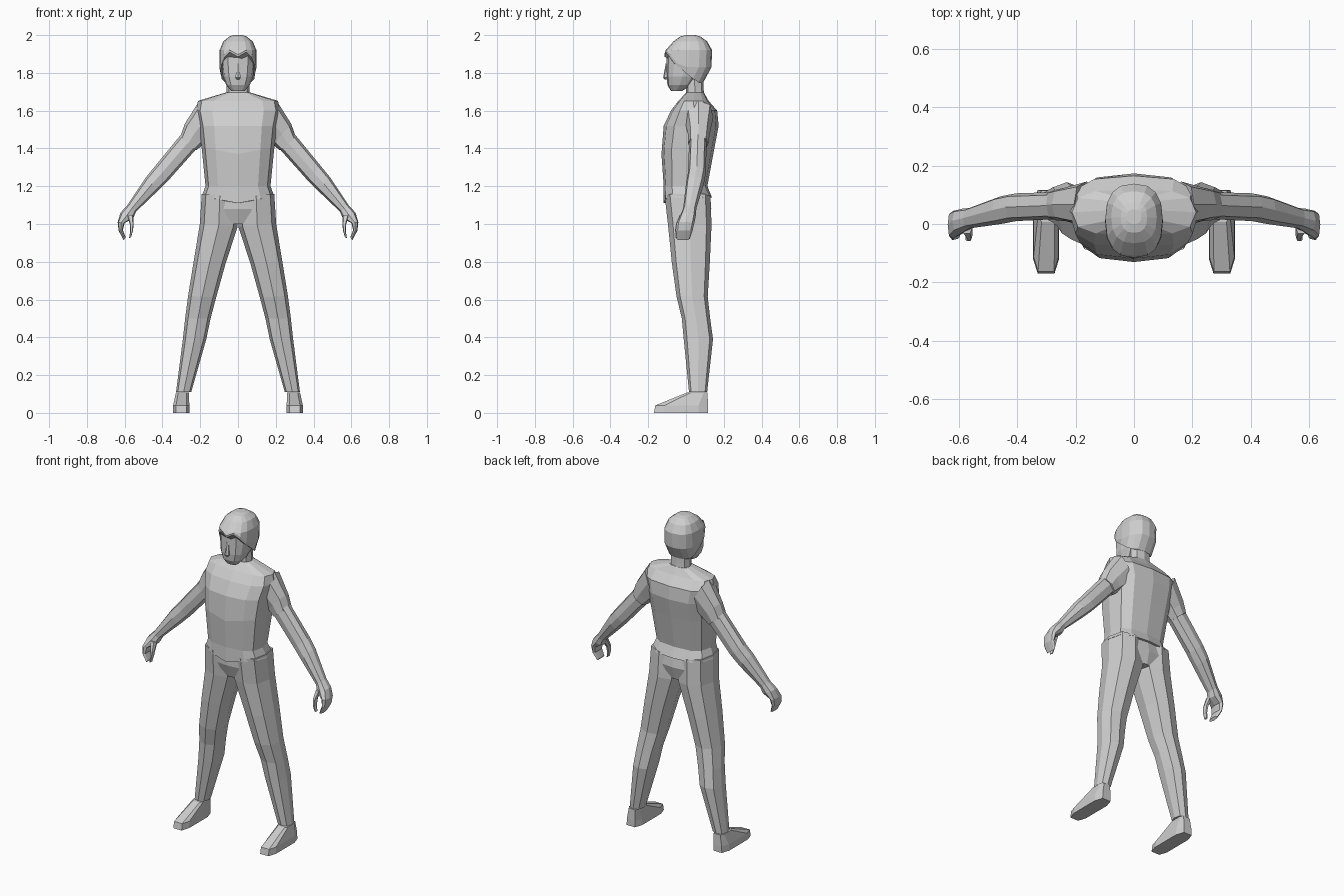
import bpy, bmesh, math

mat = bpy.data.materials.new("plain_grey")
mat.diffuse_color = (0.62, 0.62, 0.62, 1)


def power(v, e):
    return math.copysign(abs(v) ** e, v) if abs(v) > 1e-6 else 0.0


def loft(name, rings, n=8, e=0.75, turn=0.0, mirror=False, shape=None):
    """Skin rings given as (outer (x, z), inner (x, z), y_front, y_back)."""
    bm = bmesh.new()
    loops = []
    for k, ((ox, oz), (ix, iz), y0, y1) in enumerate(rings):
        loop = []
        for j in range(n):
            a = math.tau * (j + turn) / n
            c, s = power(math.cos(a), e), power(math.sin(a), e)
            x = (ox + ix) / 2 + (ox - ix) / 2 * c
            z = (oz + iz) / 2 + (oz - iz) / 2 * c
            y = (y0 + y1) / 2 + (y1 - y0) / 2 * s
            if shape:
                z = shape(k, j, x, y, z)
            loop.append(bm.verts.new((x, y, z)))
        loops.append(loop)
    for a, b in zip(loops, loops[1:]):
        for j in range(n):
            bm.faces.new((a[j], a[(j + 1) % n], b[(j + 1) % n], b[j]))
    bm.faces.new(loops[0])
    bm.faces.new(loops[-1])
    bmesh.ops.recalc_face_normals(bm, faces=bm.faces)
    me = bpy.data.meshes.new(name)
    bm.to_mesh(me)
    bm.free()
    me.materials.append(mat)
    ob = bpy.data.objects.new(name, me)
    bpy.context.collection.objects.link(ob)
    if mirror:
        ob.modifiers.new("Mirror", 'MIRROR')
    return ob


def level(z, w, y0, y1):
    """Horizontal ring centred on x = 0."""
    return ((w, z), (-w, z), y0, y1)


# Shirt body: hem, waist, chest, shoulders, collar
def chest_dip(k, j, x, y, z):
    # chest crease and hem sag toward the front centre
    if k in (0, 2) and y < 0:
        return z - 0.03 * max(0, 1 - abs(x) / 0.15)
    return z


loft("shirt", [
    level(1.14, .195, -.120, .138), level(1.20, .172, -.118, .113),
    level(1.40, .192, -.130, .150), level(1.52, .205, -.118, .173),
    level(1.60, .222, -.080, .165), level(1.652, .212, -.040, .120),
    level(1.695, .068, .000, .095)], n=12, e=0.7, shape=chest_dip)

# Sleeves
loft("sleeve", [
    ((.205, 1.652), (.12, 1.48), -.01, .145),
    ((.282, 1.53), (.185, 1.42), .01, .125),
    ((.306, 1.46), (.222, 1.39), .012, .118)], mirror=True)

# Arms down to the wrist
loft("arm", [
    ((.28, 1.50), (.20, 1.42), .018, .11),
    ((.44, 1.305), (.365, 1.235), .010, .105),
    ((.485, 1.25), (.425, 1.175), .000, .095),
    ((.585, 1.10), (.54, 1.065), -.015, .055)], mirror=True)

# Hands: cupped fingers and a thumb
loft("hand", [
    ((.585, 1.10), (.54, 1.065), -.015, .055),
    ((.622, 1.06), (.555, 1.03), -.030, .052),
    ((.637, 1.01), (.600, 1.005), -.050, .045),
    ((.632, .965), (.610, .968), -.055, .035),
    ((.606, .915), (.594, .928), -.050, .020)], mirror=True)
loft("thumb", [
    ((.590, 1.05), (.553, 1.045), -.035, .010),
    ((.573, 1.00), (.552, 1.00), -.055, -.020),
    ((.571, .96), (.556, .965), -.060, -.030),
    ((.577, .925), (.566, .93), -.058, -.035)], n=6, mirror=True)

# Trousers: hips and two splayed legs
loft("hips", [
    level(1.16, .180, -.105, .120), level(1.08, .175, -.105, .134),
    level(1.00, .050, -.080, .115)], n=12, e=0.7)
loft("leg", [
    ((.192, 1.16), (.0, 1.14), -.113, .130),
    ((.202, 1.00), (.002, .985), -.095, .135),
    ((.235, .80), (.066, .79), -.075, .126),
    ((.264, .62), (.116, .61), -.050, .115),
    ((.280, .50), (.145, .50), -.022, .128),
    ((.292, .39), (.168, .39), -.012, .143),
    ((.328, .11), (.248, .11), .016, .112)], mirror=True)

# Shoes: long flat sole rising to the ankle
loft("shoe", [
    ((.347, 0), (.254, 0), -.175, .122),
    ((.345, .04), (.256, .04), -.168, .122),
    ((.330, .108), (.258, .108), .005, .116)],
    e=0.5, turn=0.5, mirror=True)

# Neck and face
loft("neck", [level(1.65, .062, .0, .098), level(1.72, .060, .0, .093),
              level(1.82, .058, .0, .090)])
loft("face", [
    level(1.705, .036, -.080, -.02), level(1.735, .062, -.098, .03),
    level(1.78, .080, -.104, .065), level(1.84, .087, -.104, .09),
    level(1.90, .090, -.104, .11), level(1.96, .068, -.065, .09)],
    n=12, e=0.75)
loft("nose", [level(1.765, .008, -.112, -.09), level(1.775, .015, -.121, -.09),
              level(1.85, .007, -.107, -.09)], n=6, turn=0.5)


# Hair cap with a jagged fringe, sideburns and a low nape
def hairline(k, j, x, y, z):
    if y < -.07:
        hem = 1.895 + (.015 if j % 2 else -.01)
    else:
        hem = max(1.75, 1.84 - .82 * (y + .05))
    if k == 0:
        return hem
    return max(hem + .012, z) if k == 1 else z


loft("hair", [
    level(1.75, .092, -.113, .092), level(1.83, .099, -.115, .135),
    level(1.92, .098, -.108, .138), level(1.967, .078, -.066, .112),
    level(1.993, .045, -.03, .075), level(2.0, .025, .0, .05)],
    n=16, e=0.8, shape=hairline)
